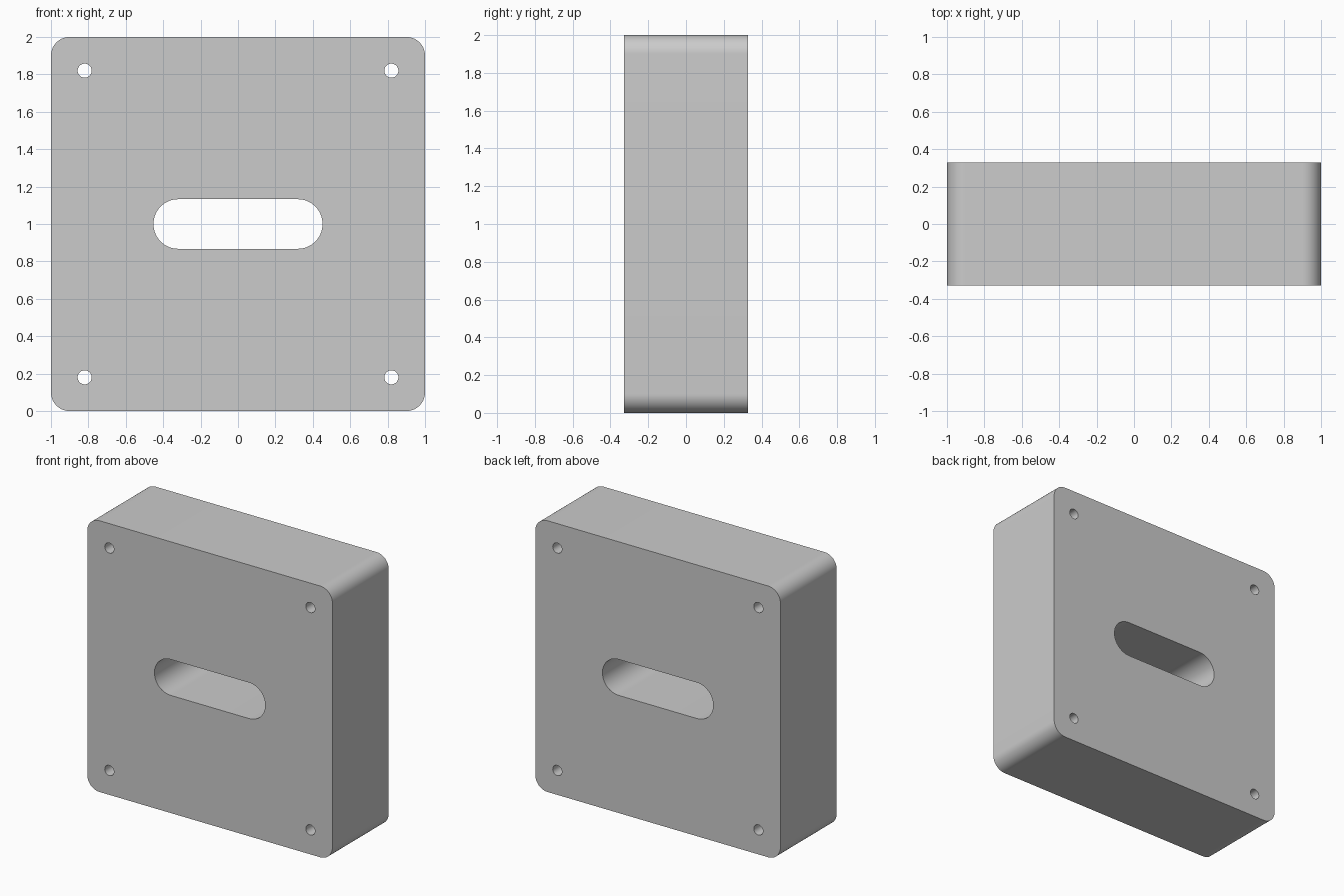
import bpy, bmesh
from math import pi, cos, sin

if "Cube" in bpy.data.objects:
    bpy.data.objects.remove(bpy.data.objects["Cube"])

HALF_DEPTH = 0.328


def rounded_rect(cx, cz, hx, hz, r, n=16):
    """Outline of a rectangle with four rounded corners."""
    pts = []
    for q, (sx, sz) in enumerate([(1, 1), (-1, 1), (-1, -1), (1, -1)]):
        for i in range(n + 1):
            a = (q + i / n) * pi / 2
            p = (cx + sx * (hx - r) + r * cos(a), cz + sz * (hz - r) + r * sin(a))
            if not pts or abs(p[0] - pts[-1][0]) + abs(p[1] - pts[-1][1]) > 1e-5:
                pts.append(p)
    if abs(pts[0][0] - pts[-1][0]) + abs(pts[0][1] - pts[-1][1]) < 1e-5:
        pts.pop()
    return pts


# Outer plate outline, central slot and four corner screw holes
outlines = [rounded_rect(0, 1, 1, 1, 0.1),
            rounded_rect(0, 1, 0.452, 0.1325, 0.1325)]
for x in (-0.82, 0.82):
    for z in (0.18, 1.82):
        outlines.append(rounded_rect(x, z, 0.0375, 0.0375, 0.0375, 10))

# Filled profile extruded through the block depth
curve = bpy.data.curves.new("slotted_block", 'CURVE')
curve.dimensions = '2D'
curve.fill_mode = 'BOTH'
curve.extrude = HALF_DEPTH
for pts in outlines:
    s = curve.splines.new('POLY')
    s.points.add(len(pts) - 1)
    for p, (x, z) in zip(s.points, pts):
        p.co = (x, z, 0, 1)
    s.use_cyclic_u = True

block = bpy.data.objects.new("slotted_block", curve)
bpy.context.collection.objects.link(block)
block.rotation_euler = (pi / 2, 0, 0)
bpy.context.view_layer.objects.active = block
block.select_set(True)
bpy.ops.object.convert(target='MESH')
block = bpy.context.object
bpy.ops.object.transform_apply(location=True, rotation=True, scale=True)

# Weld the caps to the walls
bm = bmesh.new()
bm.from_mesh(block.data)
bmesh.ops.remove_doubles(bm, verts=bm.verts, dist=1e-5)
bmesh.ops.recalc_face_normals(bm, faces=bm.faces)
bm.to_mesh(block.data)
bm.free()
bpy.ops.object.shade_smooth_by_angle()
